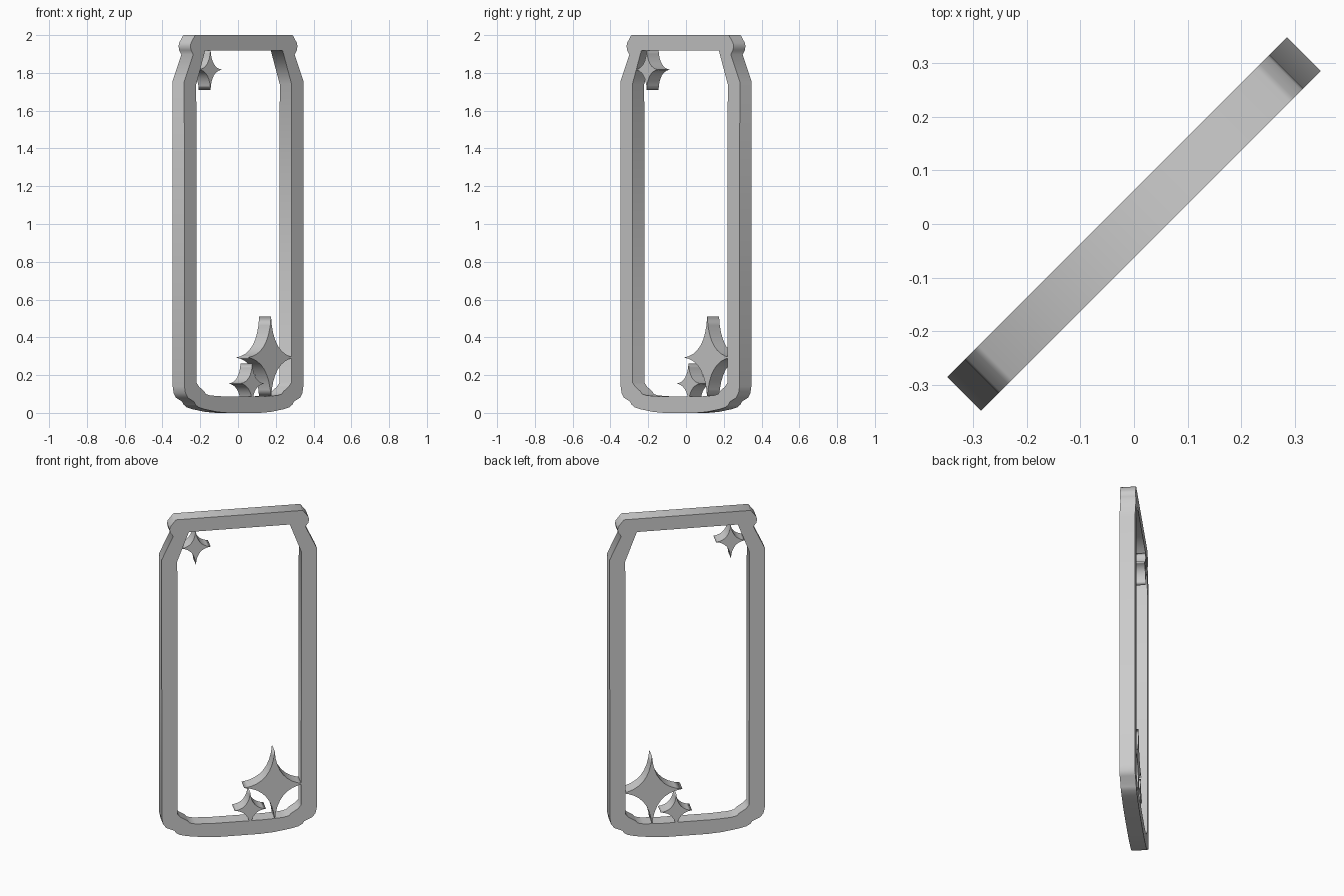
import bpy
from math import radians

if "Cube" in bpy.data.objects:
    bpy.data.objects.remove(bpy.data.objects["Cube"])

HALF_DEPTH = 0.0443


def plate(name, loops):
    """Extrude closed flat outlines (inner loops become holes), standing upright on the diagonal."""
    cu = bpy.data.curves.new(name, 'CURVE')
    cu.dimensions = '2D'
    cu.fill_mode = 'BOTH'
    cu.extrude = HALF_DEPTH
    for pts in loops:
        sp = cu.splines.new('POLY')
        sp.points.add(len(pts) - 1)
        for p, (u, z) in zip(sp.points, pts):
            p.co = (u, z, 0, 1)
        sp.use_cyclic_u = True
    ob = bpy.data.objects.new(name, cu)
    ob.rotation_euler = (radians(90), 0, radians(45))
    bpy.context.collection.objects.link(ob)
    bpy.ops.object.select_all(action='DESELECT')
    ob.select_set(True)
    bpy.context.view_layer.objects.active = ob
    bpy.ops.object.convert(target='MESH')
    return bpy.context.object


def mirrored(half):
    return half + [(-u, z) for u, z in reversed(half)]


def star(cu, cz, a, b, n=8, k=0.08):
    """Four-pointed star with concave sides between its tips."""
    tips = [(a, 0), (0, b), (-a, 0), (0, -b)]
    pts = []
    for i in range(4):
        p, q = tips[i], tips[(i + 1) % 4]
        c = (k * (p[0] + q[0]), k * (p[1] + q[1]))
        for j in range(n):
            t = j / n
            w = ((1 - t) ** 2, 2 * t * (1 - t), t * t)
            pts.append((cu + w[0] * p[0] + w[1] * c[0] + w[2] * q[0],
                        cz + w[0] * p[1] + w[1] * c[1] + w[2] * q[1]))
    return pts


# Can-shaped frame: rim, neck, straight wall and stepped base
outer = [(0.365, 2.0), (0.376, 1.985), (0.396, 1.96), (0.401, 1.942), (0.396, 1.92),
         (0.38, 1.897), (0.447, 1.755), (0.445, 0.14), (0.438, 0.105), (0.42, 0.08),
         (0.374, 0.06), (0.362, 0.043), (0.34, 0.03), (0.30, 0.02), (0.20, 0.005), (0.12, 0.0)]
inner = [(0.29, 1.918), (0.357, 1.74), (0.355, 0.16), (0.335, 0.138), (0.298, 0.115),
         (0.285, 0.1), (0.25, 0.092), (0.15, 0.087)]
plate("can_frame", [mirrored(outer), mirrored(inner)])

# Sparkles attached to the inside of the frame
plate("upper_sparkle", [star(-0.25, 1.817, 0.085, 0.107)])
plate("large_sparkle", [star(0.203, 0.293, 0.175, 0.217)])
plate("small_sparkle", [star(0.063, 0.155, 0.09, 0.107)])
